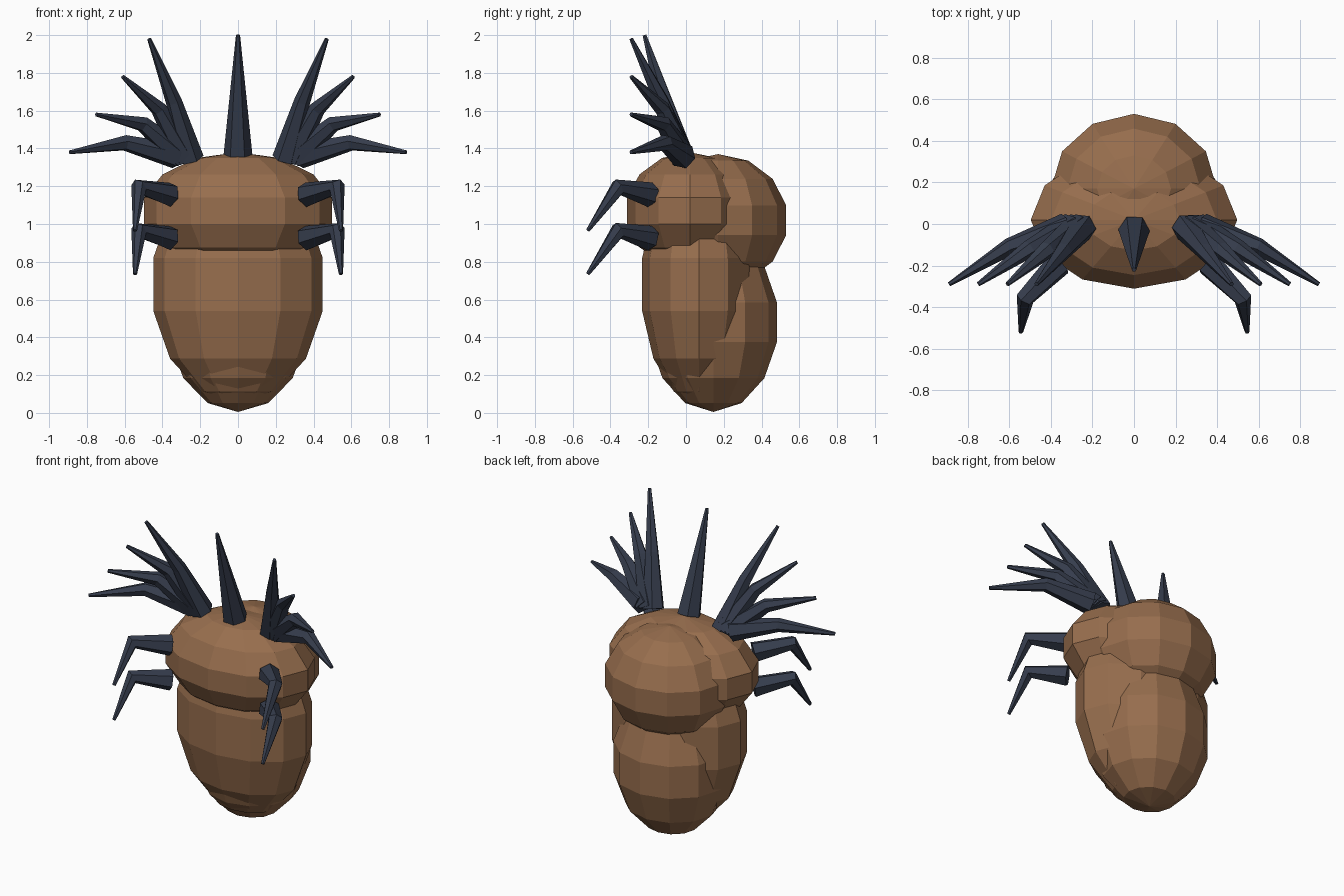
import bpy, bmesh
from mathutils import Vector

if "Cube" in bpy.data.objects:
    bpy.data.objects.remove(bpy.data.objects["Cube"])


def material(name, color):
    m = bpy.data.materials.new(name)
    m.diffuse_color = (*color, 1)
    m.use_nodes = True
    m.node_tree.nodes["Principled BSDF"].inputs["Base Color"].default_value = m.diffuse_color
    return m


BROWN = material("brown_shell", (0.31, 0.155, 0.075))
DARK = material("dark_spike", (0.037, 0.047, 0.075))


def finish(bm, name, mat):
    bmesh.ops.recalc_face_normals(bm, faces=bm.faces)
    me = bpy.data.meshes.new(name)
    bm.to_mesh(me)
    bm.free()
    me.materials.append(mat)
    ob = bpy.data.objects.new(name, me)
    bpy.context.collection.objects.link(ob)
    return ob


def blob(name, center, radii):
    bm = bmesh.new()
    bmesh.ops.create_uvsphere(bm, u_segments=12, v_segments=7, radius=1)
    bmesh.ops.scale(bm, vec=radii, verts=bm.verts)
    bmesh.ops.translate(bm, vec=center, verts=bm.verts)
    return finish(bm, name, BROWN)


def spike(name, points, radii, sides=6):
    """Tapered, faceted tube along a short path."""
    bm = bmesh.new()
    pts = [Vector(p) for p in points]
    side = (pts[-1] - pts[0]).cross(Vector((0.05, 1, 0.3))).normalized()
    rings = []
    for i, (p, r) in enumerate(zip(pts, radii)):
        before = (p - pts[i - 1]).normalized() if i else Vector()
        after = (pts[i + 1] - p).normalized() if i < len(pts) - 1 else Vector()
        t = (before + after).normalized()
        u = (side - t * side.dot(t)).normalized()
        v = t.cross(u)
        ring = []
        for k in range(sides):
            a = 6.283185 * k / sides
            c, s = Vector((a, 0)), None
            from math import cos, sin
            ring.append(bm.verts.new(p + r * (u * cos(a) + v * sin(a))))
        rings.append(ring)
    for a, b in zip(rings, rings[1:]):
        for k in range(sides):
            n = (k + 1) % sides
            bm.faces.new((a[k], a[n], b[n], b[k]))
    bm.faces.new(rings[0])
    bm.faces.new(rings[-1])
    return finish(bm, name, DARK)


# Body masses
blob("chest", (0, 0.02, 1.07), (0.51, 0.34, 0.31))
blob("upper_back", (0, 0.17, 1.02), (0.41, 0.37, 0.35))
blob("belly", (0, 0.07, 0.68), (0.46, 0.31, 0.63))
blob("lower_back", (0, 0.145, 0.48), (0.37, 0.345, 0.475))

# Centre crest spike
spike("centre_spike", [(0, -0.03, 1.37), (0, -0.22, 2.0)], (0.076, 0.011))

# Fans of bent spikes and the two pairs of hooked arms
mids = [(0.34, -0.13, 1.65), (0.42, -0.125, 1.61), (0.505, -0.12, 1.53), (0.60, -0.11, 1.43)]
for s, label in ((-1, "left"), (1, "right")):
    for i, (mx, my, mz) in enumerate(mids):
        base = (s * (0.25 + 0.025 * i), -0.015, 1.345 + 0.005 * i)
        tip = (s * (0.47 + 0.14 * i), -0.29, 1.98 - 0.2 * i)
        spike(f"{label}_fan_spike_{i + 1}", [base, (s * mx, my, mz), tip],
              (0.07, 0.043, 0.011))
    for j, dz in enumerate((0, -0.23)):
        path = [(s * 0.36, -0.19, 1.155 + dz), (s * 0.525, -0.36, 1.195 + dz),
                (s * 0.545, -0.52, 0.965 + dz)]
        spike(f"{label}_arm_{j + 1}", path, (0.066, 0.045, 0.011))
